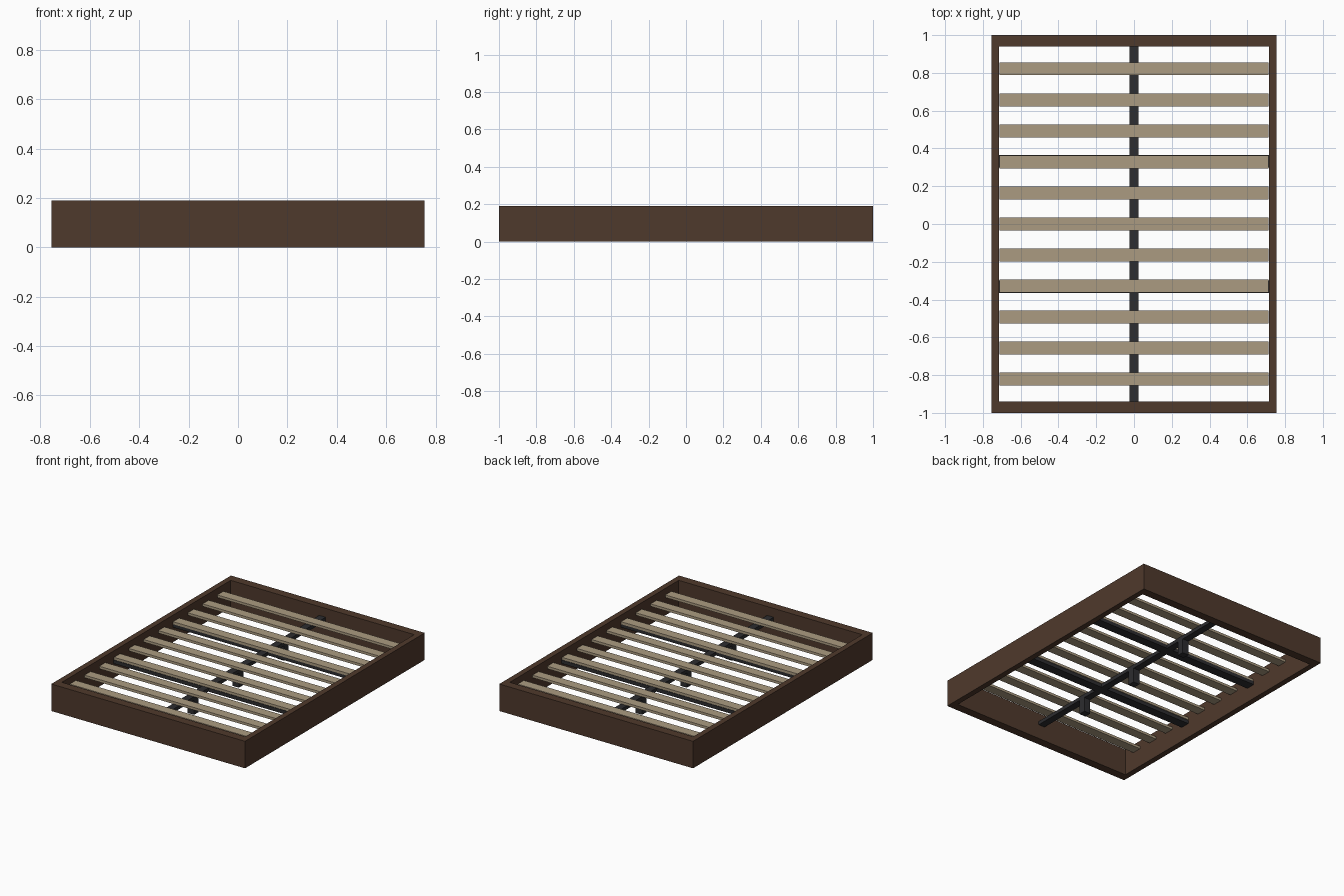
import bpy

cube = bpy.data.objects.get("Cube")
if cube:
    bpy.data.objects.remove(cube, do_unlink=True)


def make_material(name, rgb):
    mat = bpy.data.materials.new(name)
    mat.use_nodes = True
    mat.diffuse_color = (*rgb, 1)
    bsdf = next(n for n in mat.node_tree.nodes if n.type == 'BSDF_PRINCIPLED')
    bsdf.inputs["Base Color"].default_value = (*rgb, 1)
    return mat


dark_wood = make_material("dark brown wood", (0.078, 0.041, 0.025))
pale_wood = make_material("pale slat wood", (0.41, 0.33, 0.22))
black_metal = make_material("black metal", (0.026, 0.026, 0.029))


def box(name, low, high, mat):
    """Axis-aligned box between two opposite corners."""
    centre = [(a + b) / 2 for a, b in zip(low, high)]
    bpy.ops.mesh.primitive_cube_add(size=1, location=centre)
    obj = bpy.context.object
    obj.name = name
    obj.scale = [b - a for a, b in zip(low, high)]
    bpy.ops.object.transform_apply(location=False, rotation=False, scale=True)
    obj.data.materials.append(mat)
    return obj


half_w, half_l, height = 0.755, 1.0, 0.19
inner_w, inner_l = 0.715, 0.94
beam_low, beam_top, slat_top = 0.103, 0.128, 0.146

# Outer frame: full-width end boards with side rails between them
for side, label in ((-1, "front"), (1, "back")):
    y0, y1 = sorted((side * inner_l, side * half_l))
    box(label + "_board", (-half_w, y0, 0), (half_w, y1, height), dark_wood)
for side, label in ((-1, "right"), (1, "left")):
    x0, x1 = sorted((side * inner_w, side * half_w))
    box(label + "_rail", (x0, -inner_l, 0), (x1, inner_l, height), dark_wood)

# Centre beam and its legs
box("centre_beam", (-0.025, -inner_l, beam_low), (0.025, inner_l, beam_top), black_metal)
for y in (-0.5, 0, 0.5):
    box("support_leg", (-0.025, y - 0.025, 0), (0.025, y + 0.025, beam_low), black_metal)

# Cross bars
for y in (-0.333, 0.333):
    box("cross_bar", (-inner_w, y - 0.033, beam_low), (inner_w, y + 0.033, beam_top), black_metal)

# Evenly spaced slats
for i in range(-5, 6):
    y = i * 0.1643
    box("slat", (-0.712, y - 0.034, beam_top), (0.712, y + 0.034, slat_top), pale_wood)
